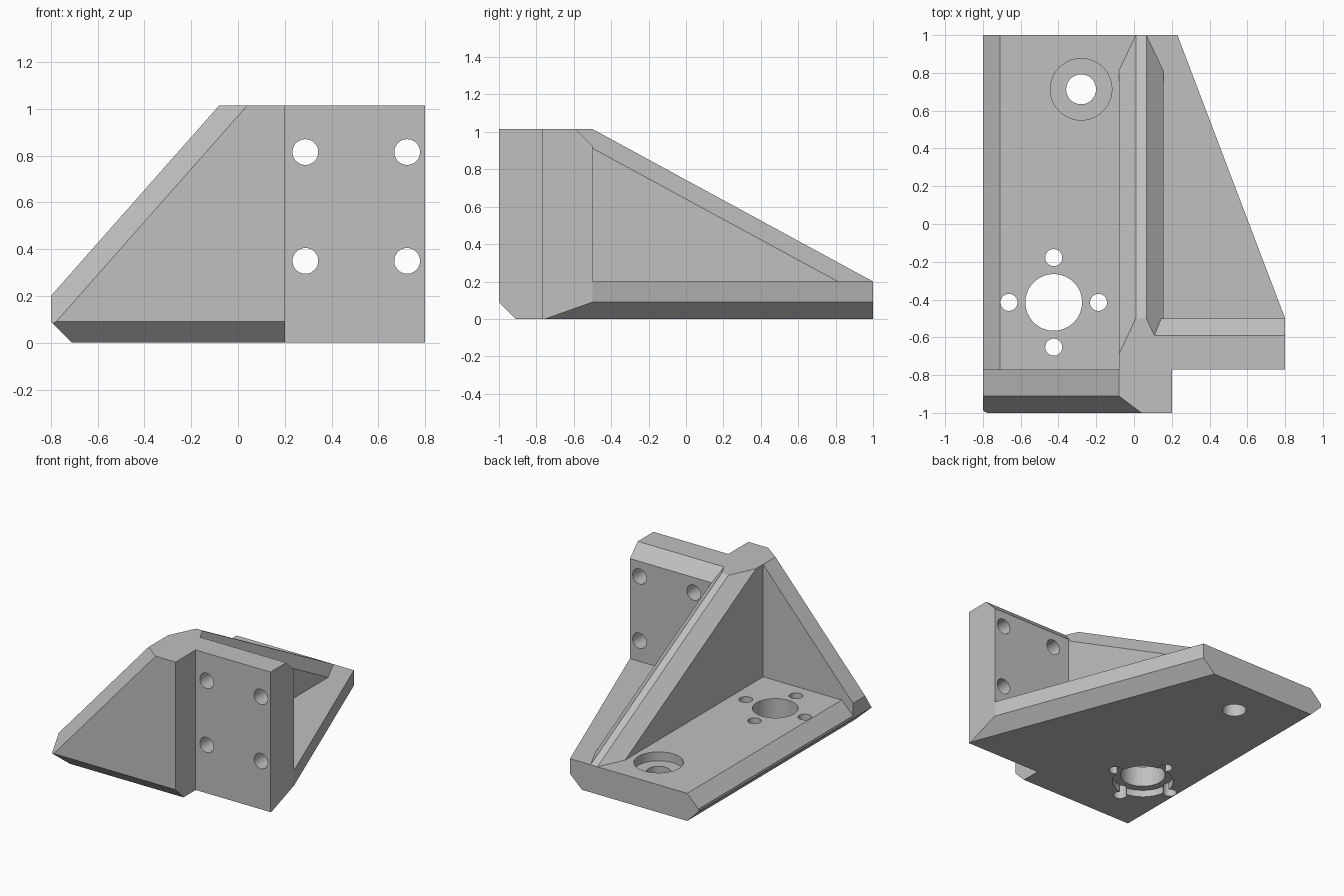
import bpy, bmesh
from math import radians
from mathutils import Vector, Matrix

if "Cube" in bpy.data.objects:
    bpy.data.objects.remove(bpy.data.objects["Cube"], do_unlink=True)

H = 1.015      # overall height
T = 0.2        # plate thickness
C = 0.09       # chamfer size

grey = bpy.data.materials.new("plain_grey")
grey.use_nodes = True
tone = (0.53, 0.53, 0.53, 1)
grey.diffuse_color = tone
grey.node_tree.nodes["Principled BSDF"].inputs["Base Color"].default_value = tone


def make_object(name, bm):
    bmesh.ops.recalc_face_normals(bm, faces=bm.faces)
    mesh = bpy.data.meshes.new(name)
    bm.to_mesh(mesh)
    bm.free()
    mesh.materials.append(grey)
    ob = bpy.data.objects.new(name, mesh)
    bpy.context.collection.objects.link(ob)
    return ob


def solid(name, profile, axis, lo, hi, cuts=()):
    """Extrude a 2D profile along an axis, then slice off each (point, normal)."""
    bm = bmesh.new()
    verts = []
    for p in profile:
        co = list(p)
        co.insert(axis, lo)
        verts.append(bm.verts.new(co))
    face = bm.faces.new(verts)
    ext = bmesh.ops.extrude_face_region(bm, geom=[face])["geom"]
    step = Vector((0, 0, 0))
    step[axis] = hi - lo
    bmesh.ops.translate(bm, verts=[g for g in ext if isinstance(g, bmesh.types.BMVert)], vec=step)
    for point, normal in cuts:
        bmesh.ops.bisect_plane(bm, geom=bm.verts[:] + bm.edges[:] + bm.faces[:], dist=1e-5,
                               plane_co=point, plane_no=Vector(normal).normalized(), clear_outer=True)
        bmesh.ops.holes_fill(bm, edges=[e for e in bm.edges if e.is_boundary], sides=0)
    return make_object(name, bm)


def drill(point, radius, depth, axis="Z"):
    """Cylinder cutter centred on a point."""
    bm = bmesh.new()
    rot = Matrix.Rotation(radians(90), 4, "X") if axis == "Y" else Matrix()
    bmesh.ops.create_cone(bm, cap_ends=True, segments=48, radius1=radius, radius2=radius,
                          depth=depth, matrix=Matrix.Translation(point) @ rot)
    ob = make_object("hole_cutter", bm)
    ob.hide_render = True
    return ob


def combine(target, tool, operation):
    mod = target.modifiers.new("combine", "BOOLEAN")
    mod.operation, mod.solver, mod.object = operation, "EXACT", tool
    bpy.context.view_layer.objects.active = target
    bpy.ops.object.modifier_apply(modifier=mod.name)
    bpy.data.objects.remove(tool, do_unlink=True)


# Chamfer planes shared by several parts
left_low = ((-0.8, 0, C), (-1, 0, -1))
left_high = ((-0.8, 0, T - C), (-1, 0, 1))
side = Vector((1.5, 0.57, 0)).normalized()
side_low = ((0.8, -0.5, C), side - Vector((0, 0, 1)))
wall_slope = Vector((T - H, 0, 0.72)).normalized()
rib_slope = Vector((0, H - T, 1.5)).normalized()

# Base plate with its slanted side
bracket = solid("angle_bracket",
                [(-0.8, 1), (0.23, 1), (0.8, -0.5), (0.8, -0.77), (-0.8, -0.77)],
                2, 0, T, [left_low, left_high, side_low])

# Sloping front wall
front_wall = solid("front_wall",
                   [(-0.8, 0), (0.2, 0), (0.2, H), (-0.08, H), (-0.8, T)], 1, -1, -0.77,
                   [left_low, ((0, -1, C), (0, -1, -1)),
                    ((-0.8, C - 1, T), wall_slope - Vector((0, 1, 0)))])

# Mounting flange
flange = solid("mounting_flange", [(0.05, 0), (0.8, 0), (0.8, H), (0.05, H)], 1, -0.77, -0.5,
               [side_low, ((0, -0.5, H - C), (0, 1, 1))])

# Central rib, chamfered on both upper edges
rib = solid("central_rib", [(-0.77, 0.1), (1, 0.1), (1, T), (-0.5, H), (-0.77, H)], 0, -0.08, 0.155,
            [((x, 1, T), rib_slope + Vector((s, 0, 0))) for x, s in ((0.065, 1), (0.01, -1))])

for part in (flange, rib, front_wall):
    combine(bracket, part, "UNION")

# Large bore with a recess underneath and four screw holes around it
hub = Vector((-0.425, -0.415, 0))
holes = [drill(hub, 0.15, 1), drill(hub, 0.205, 0.1)]
for dx, dy in ((1, 0), (-1, 0), (0, 1), (0, -1)):
    holes.append(drill(hub + 0.237 * Vector((dx, dy, 0)), 0.045, 1))

# Counterbored hole near the back
holes += [drill((-0.28, 0.713, 0), 0.079, 1), drill((-0.28, 0.713, T), 0.163, 0.13)]

# Flange bolt holes
holes += [drill((x, -0.635, z), 0.055, 0.6, "Y") for x in (0.288, 0.723) for z in (0.35, 0.815)]

for hole in holes:
    combine(bracket, hole, "DIFFERENCE")

# Merge flat faces, keep sharp edges
bm = bmesh.new()
bm.from_mesh(bracket.data)
bmesh.ops.remove_doubles(bm, verts=bm.verts, dist=1e-4)
bmesh.ops.dissolve_limit(bm, angle_limit=radians(0.5), verts=bm.verts, edges=bm.edges)
bm.to_mesh(bracket.data)
bm.free()
bpy.ops.object.select_all(action="DESELECT")
bracket.select_set(True)
bpy.context.view_layer.objects.active = bracket
bpy.ops.object.shade_smooth_by_angle(angle=radians(25))
